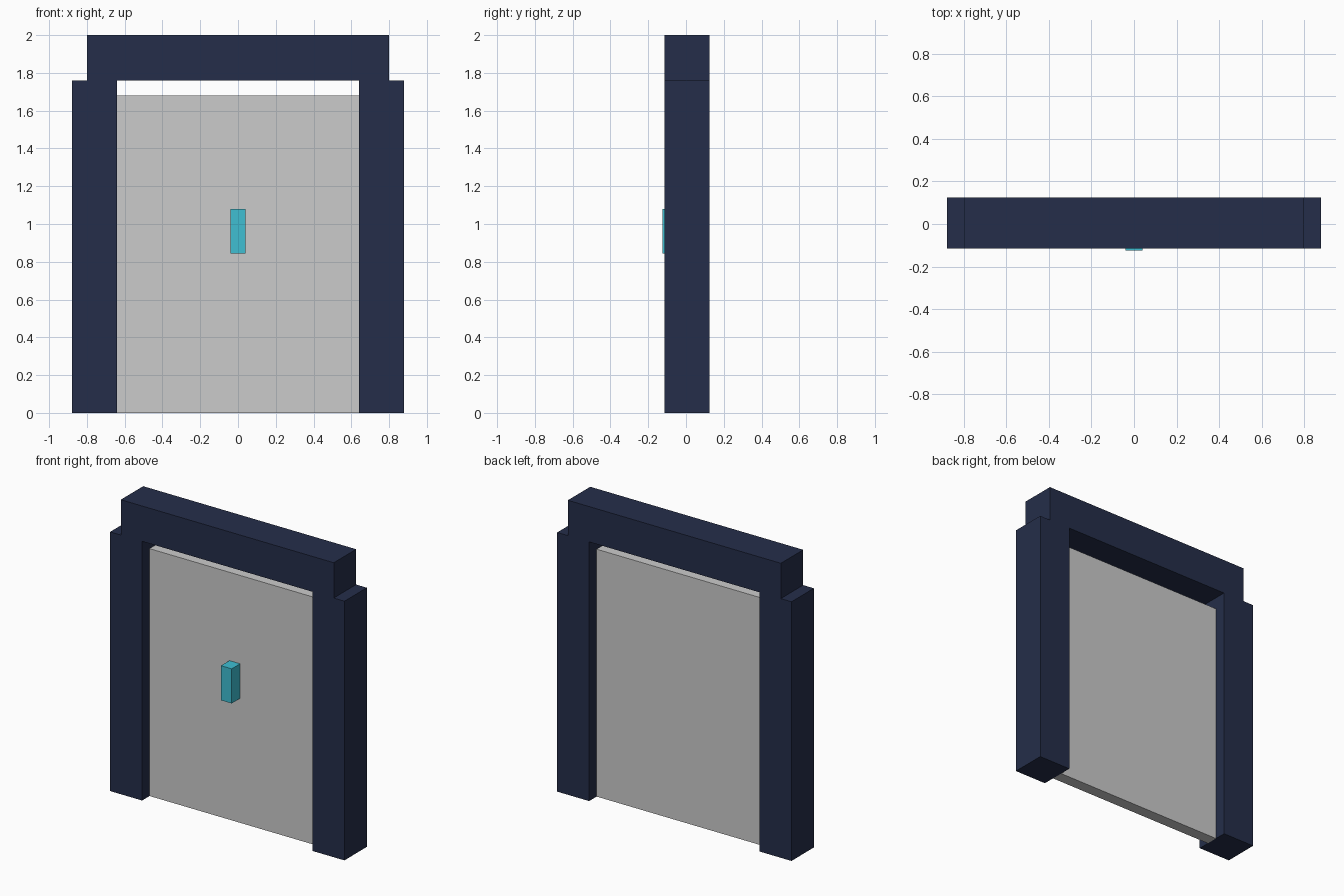
import bpy

if "Cube" in bpy.data.objects:
    bpy.data.objects.remove(bpy.data.objects["Cube"])


def material(name, rgb):
    m = bpy.data.materials.new(name)
    m.diffuse_color = (*rgb, 1.0)
    m.use_nodes = True
    m.node_tree.nodes["Principled BSDF"].inputs["Base Color"].default_value = m.diffuse_color
    return m


def box(name, x, y, z, mat=None):
    """Box from (min, max) ranges on each axis."""
    loc = [(r[0] + r[1]) / 2 for r in (x, y, z)]
    bpy.ops.mesh.primitive_cube_add(size=1, location=loc)
    ob = bpy.context.object
    ob.name = name
    ob.scale = [r[1] - r[0] for r in (x, y, z)]
    bpy.ops.object.transform_apply(location=False, rotation=False, scale=True)
    if mat:
        ob.data.materials.append(mat)
    return ob


navy = material("navy_frame", (0.018, 0.027, 0.068))
cyan = material("cyan_handle", (0.05, 0.52, 0.65))

FRAME_Y = (-0.115, 0.125)
PANEL_Y = (-0.035, 0.045)

# Door posts, left and right
for side, x in (("left", (-0.88, -0.64)), ("right", (0.64, 0.88))):
    box(side + "_post", x, FRAME_Y, (0, 1.76), navy)

# Lintel across the top, stepped in from the posts
box("lintel", (-0.80, 0.80), FRAME_Y, (1.76, 2.0), navy)

# Recessed door panel with a gap below the lintel
box("door_panel", (-0.64, 0.64), PANEL_Y, (0, 1.68))

# Handle on the front of the panel
box("handle", (-0.04, 0.04), (-0.125, PANEL_Y[0]), (0.845, 1.08), cyan)
